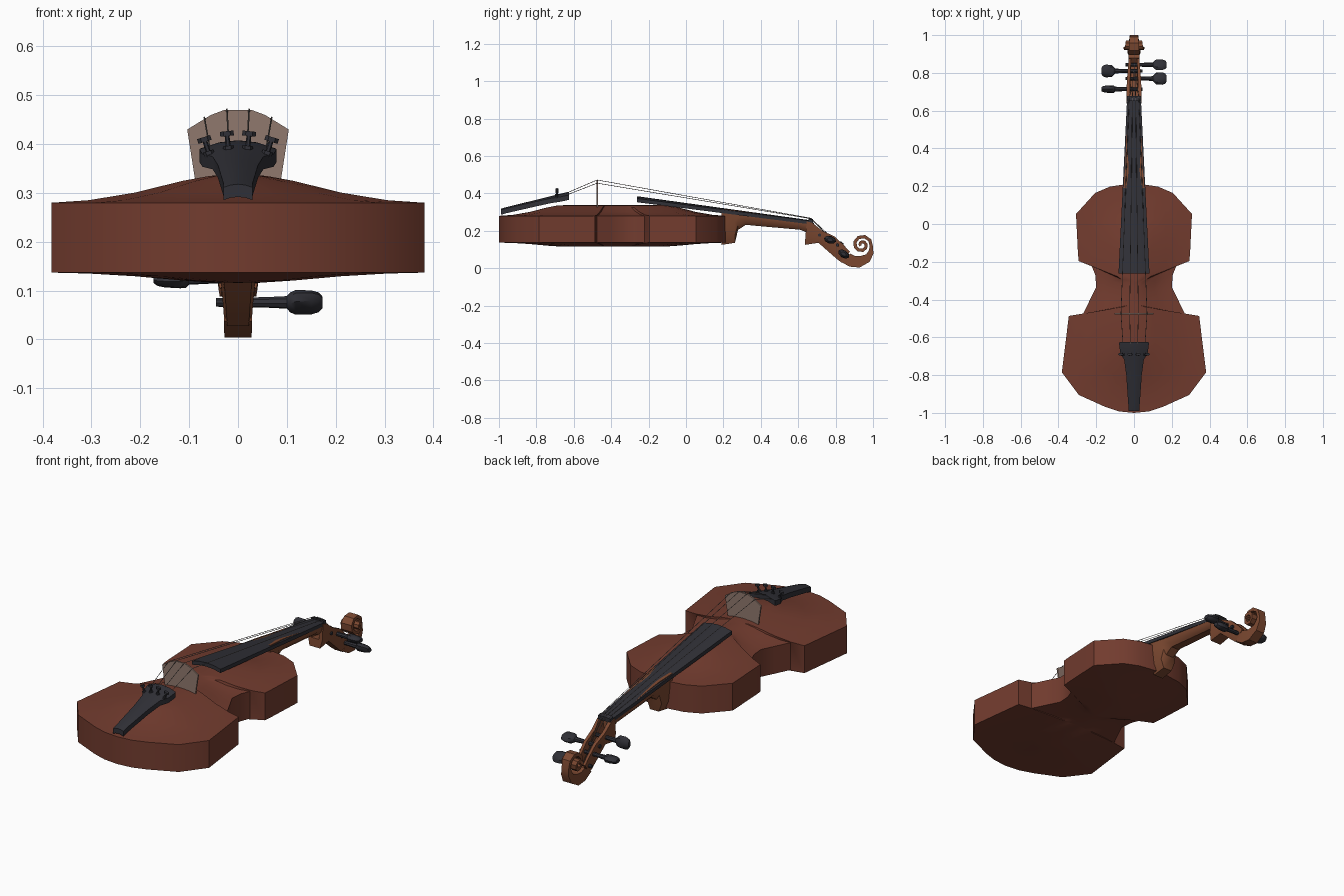
import bpy, bmesh, math
from mathutils import Vector, Matrix

if "Cube" in bpy.data.objects:
    bpy.data.objects.remove(bpy.data.objects["Cube"])


def material(name, rgb):
    m = bpy.data.materials.new(name)
    m.diffuse_color = (*rgb, 1)
    m.use_nodes = True
    m.node_tree.nodes["Principled BSDF"].inputs["Base Color"].default_value = m.diffuse_color
    return m


VARNISH = material("red_varnish", (0.17, 0.045, 0.028))
MAPLE = material("neck_wood", (0.2, 0.065, 0.03))
EBONY = material("black_wood", (0.03, 0.03, 0.038))
PALE = material("bridge_wood", (0.28, 0.19, 0.155))
STEEL = material("string_metal", (0.16, 0.14, 0.13))


def finish(name, bm, mat, angle=32):
    bmesh.ops.remove_doubles(bm, verts=bm.verts, dist=1e-5)
    bmesh.ops.recalc_face_normals(bm, faces=bm.faces)
    me = bpy.data.meshes.new(name)
    bm.to_mesh(me)
    bm.free()
    me.shade_smooth()
    me.set_sharp_from_angle(angle=math.radians(angle))
    me.materials.append(mat)
    ob = bpy.data.objects.new(name, me)
    bpy.context.collection.objects.link(ob)
    return ob


def loft(name, rings, mat, caps=True, angle=32):
    """Skin a list of equal-length closed rings."""
    bm = bmesh.new()
    rows = [[bm.verts.new(p) for p in r] for r in rings]
    n = len(rows[0])
    for a, b in zip(rows, rows[1:]):
        for i in range(n):
            j = (i + 1) % n
            bm.faces.new((a[i], a[j], b[j], b[i]))
    if caps:
        bm.faces.new(rows[0])
        bm.faces.new(rows[-1])
    return finish(name, bm, mat, angle)


# Body: outline rings closing onto a raised centre spine, top and back
half = [(0, -1), (0.08, -0.992), (0.153, -0.968), (0.292, -0.905), (0.382, -0.785),
        (0.345, -0.487), (0.27, -0.477), (0.235, -0.405), (0.2, -0.335), (0.205, -0.27),
        (0.224, -0.222), (0.293, -0.196), (0.297, -0.15), (0.307, 0.053),
        (0.206, 0.164), (0.127, 0.198), (0, 0.217)]
outline = half + [(-x, y) for x, y in half[-2:0:-1]]
arch = [(0, 0), (0.2, 0.09), (0.45, 0.36), (0.7, 0.77), (0.85, 0.95), (1, 1)]


def body_ring(t, z):
    return [(x * (1 - t), y + (-0.39 - y) * 0.6 * t, z) for x, y in outline]


rings = [body_ring(t, 0.28 + 0.058 * f) for t, f in reversed(arch)]
rings += [body_ring(t, 0.137 - 0.021 * f) for t, f in arch]
loft("body", rings, VARNISH, caps=False)


# Neck with heel: (y, top z, bottom z, half width)
def neck_ring(y, top, bot, w):
    d = top - bot
    side = [(w, top), (w, top - 0.35 * d), (0.85 * w, top - 0.75 * d), (0.5 * w, bot)]
    return [(x, y, z) for x, z in side] + [(-x, y, z) for x, z in reversed(side)]


neck = [(0.19, 0.318, 0.125, 0.055), (0.262, 0.31, 0.136, 0.05), (0.278, 0.308, 0.205, 0.047),
        (0.32, 0.302, 0.232, 0.045), (0.45, 0.282, 0.22, 0.042), (0.61, 0.257, 0.206, 0.038),
        (0.65, 0.25, 0.19, 0.037)]
loft("neck", [neck_ring(*s) for s in neck], MAPLE)


# Arched boards: fingerboard and tailpiece share one cross-section
def board_ring(y, z, w, thick, rise):
    xs = [-1, -0.5, 0, 0.5, 1]
    top = [(w * x, y, z - rise * x * x) for x in xs]
    return top + [(w * x, y, z - thick - rise * x * x) for x in reversed(xs)]


loft("fingerboard", [board_ring(-0.262, 0.385, 0.082, 0.02, 0.012),
                     board_ring(0.655, 0.258, 0.037, 0.018, 0.004)], EBONY)
loft("nut", [board_ring(0.655, 0.267, 0.037, 0.025, 0.004),
             board_ring(0.678, 0.262, 0.036, 0.022, 0.004)], EBONY)
tail = [(-0.99, 0.318, 0.03), (-0.96, 0.327, 0.03), (-0.8, 0.366, 0.041), (-0.72, 0.386, 0.052),
        (-0.68, 0.396, 0.073), (-0.635, 0.407, 0.079), (-0.625, 0.408, 0.077)]
loft("tailpiece", [board_ring(y, z, w, 0.026, 0.22 * w) for y, z, w in tail], EBONY)

# Bridge
bridge = [(0.086, 0.315), (0.104, 0.43), (0.055, 0.46), (0.028, 0.47)]
bridge += [(-x, z) for x, z in reversed(bridge)]
loft("bridge", [[(x, y, z) for x, z in bridge] for y in (-0.479, -0.471)], PALE)


# Pegbox: hollow trough, (top y, top z, bottom y, bottom z, half width)
def trough_ring(ty, tz, by, bz, w):
    t, b = Vector((0, ty, tz)), Vector((0, by, bz))
    prof = [(0.75 * w, 0), (w, 0.35), (w, 1), (0.55 * w, 1), (0.5 * w, 0.35)]
    pts = prof + [(-x, k) for x, k in reversed(prof)]
    return [b.lerp(t, k) + Vector((x, 0, 0)) for x, k in pts]


box = [(0.645, 0.25, 0.635, 0.125, 0.041), (0.675, 0.243, 0.655, 0.128, 0.041),
       (0.727, 0.202, 0.708, 0.136, 0.039), (0.797, 0.168, 0.76, 0.09, 0.035),
       (0.845, 0.122, 0.808, 0.048, 0.031), (0.876, 0.088, 0.835, 0.028, 0.029)]
loft("pegbox", [trough_ring(*s) for s in box], MAPLE)

# Scroll: ribbon spiralling in and widening, (angle, outer r, inner r, half width)
coil = [(-143, 0.145, 0.078, 0.029), (-120, 0.134, 0.07, 0.028), (-96, 0.122, 0.06, 0.027),
        (-65, 0.1, 0.056, 0.025), (-38, 0.078, 0.048, 0.022), (-12, 0.062, 0.043, 0.02)]
for i in range(1, 15):
    r = 0.062 - 0.0034 * i
    coil.append((-12 + 42 * i, r, max(r - 0.018, 0.003), 0.02 + 0.0025 * min(i, 14)))
rings = []
for deg, ro, ri, w in coil:
    c, s = math.cos(math.radians(deg)), math.sin(math.radians(deg))
    rings.append([(x, 0.94 + r * c, 0.125 + r * s)
                  for x, r in ((-w, ro), (w, ro), (w, ri), (-w, ri))])
loft("scroll", rings, MAPLE)


# Lathe along an axis, used for pegs and tuners
def turned(name, profile, matrix, mat, sides=8):
    rings = [[matrix @ Vector((a, r * math.cos(i * math.tau / sides),
                               k * r * math.sin(i * math.tau / sides))) for i in range(sides)]
             for a, r, k in profile]
    return loft(name, rings, mat, angle=40)


# Pegs: (y, z, side, twist of the flattened head)
peg = [(-0.045, 0.009, 1), (0.06, 0.011, 1), (0.1, 0.013, 1), (0.107, 0.022, 0.9),
       (0.118, 0.033, 0.62), (0.15, 0.034, 0.55), (0.165, 0.028, 0.55), (0.173, 0.016, 0.6)]
for i, (y, z, side, twist) in enumerate([(0.714, 0.177, -1, 90), (0.77, 0.152, 1, -15),
                                         (0.81, 0.125, -1, 10), (0.843, 0.076, 1, -35)]):
    m = (Matrix.Translation((0, y, z)) @ Matrix.Diagonal((side, 1, 1, 1))
         @ Matrix.Rotation(math.radians(twist), 4, 'X'))
    turned(f"peg_{i + 1}", peg, m, EBONY)

# Fine tuners and strings
tuner = [(-0.012, 0.011, 1), (0.004, 0.011, 1), (0.004, 0.005, 1), (0.024, 0.005, 1),
         (0.024, 0.014, 0.6), (0.034, 0.014, 0.6)]
for i, k in enumerate((-1, -0.33, 0.33, 1)):
    z = 0.394 - 0.012 * k * k
    m = (Matrix.Translation((0.06 * k, -0.69, z)) @ Matrix.Rotation(math.radians(18 * k), 4, 'Y')
         @ Matrix.Rotation(math.radians(-90), 4, 'Y') @ Matrix.Rotation(math.radians(90), 4, 'X'))
    turned(f"fine_tuner_{i + 1}", tuner, m, EBONY, 6)
    bpy.context.collection.objects[f"fine_tuner_{i + 1}"].data.update()

    cu = bpy.data.curves.new(f"string_{i + 1}", 'CURVE')
    cu.dimensions = '3D'
    cu.bevel_depth = 0.0016
    cu.bevel_resolution = 0
    pts = [(0.058 * k, -0.635, 0.405 - 0.012 * k * k), (0.069 * k, -0.475, 0.474 - 0.019 * k * k),
           (0.026 * k, 0.667, 0.268 - 0.003 * k * k),
           (0.012 * k, (0.714, 0.81, 0.843, 0.77)[i], (0.187, 0.135, 0.086, 0.162)[i])]
    sp = cu.splines.new('POLY')
    sp.points.add(len(pts) - 1)
    for p, co in zip(sp.points, pts):
        p.co = (*co, 1)
    cu.materials.append(STEEL)
    bpy.context.collection.objects.link(bpy.data.objects.new(f"string_{i + 1}", cu))
